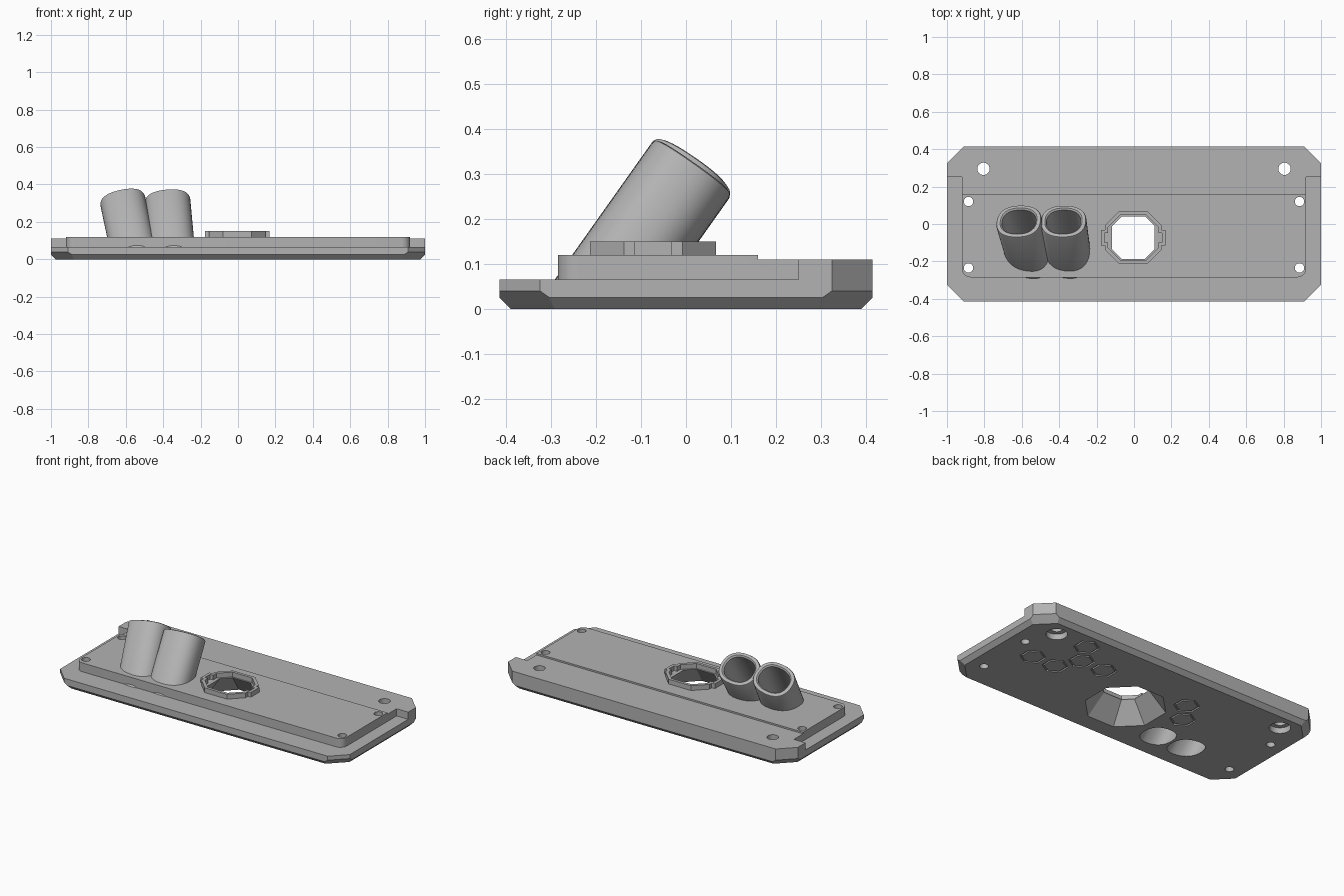
import bpy, bmesh, math
from mathutils import Vector

if "Cube" in bpy.data.objects:
    bpy.data.objects.remove(bpy.data.objects["Cube"], do_unlink=True)

grey = bpy.data.materials.new("mid_grey")
grey.use_nodes = True
grey.diffuse_color = (0.45, 0.45, 0.45, 1)
grey.node_tree.nodes["Principled BSDF"].inputs["Base Color"].default_value = grey.diffuse_color


def loft(name, rings, wrap=False):
    """Skin a stack of equal rings; wrap joins the last ring to the first."""
    bm = bmesh.new()
    loops = [[bm.verts.new(p) for p in ring] for ring in rings]
    n = len(loops[0])
    pairs = list(zip(loops, loops[1:])) + ([(loops[-1], loops[0])] if wrap else [])
    for a, b in pairs:
        for i in range(n):
            j = (i + 1) % n
            bm.faces.new((a[i], a[j], b[j], b[i]))
    if not wrap:
        bm.faces.new(loops[0][::-1])
        bm.faces.new(loops[-1])
    bmesh.ops.recalc_face_normals(bm, faces=bm.faces)
    mesh = bpy.data.meshes.new(name)
    bm.to_mesh(mesh)
    bm.free()
    mesh.materials.append(grey)
    obj = bpy.data.objects.new(name, mesh)
    bpy.context.collection.objects.link(obj)
    return obj


def octagon(hx, hy, leg, z, cx=0, cy=0):
    """Rectangle with cut corners."""
    pts = []
    for sx, sy in ((1, 1), (-1, 1), (-1, -1), (1, -1)):
        pair = [(sx * hx, sy * (hy - leg)), (sx * (hx - leg), sy * hy)]
        pts += pair if sx * sy > 0 else pair[::-1]
    return [(cx + x, cy + y, z) for x, y in pts]


def circle(x, y, z, r, n=32, turn=0):
    return [(x + r * math.cos(math.tau * i / n + turn),
             y + r * math.sin(math.tau * i / n + turn), z) for i in range(n)]


def box(x0, x1, y0, y1, z0, z1):
    return loft("box", [[(x0, y0, z), (x1, y0, z), (x1, y1, z), (x0, y1, z)] for z in (z0, z1)])


def combine(target, tool, operation="DIFFERENCE", keep=False):
    """Apply a boolean and discard the tool."""
    mod = target.modifiers.new("cut", "BOOLEAN")
    mod.operation, mod.solver, mod.object = operation, "EXACT", tool
    bpy.context.view_layer.objects.active = target
    bpy.ops.object.modifier_apply(modifier=mod.name)
    if not keep:
        bpy.data.objects.remove(tool, do_unlink=True)


# Base plate with cut corners and a bevelled underside
plate = loft("base_plate", [octagon(0.975, 0.39, 0.097, 0), octagon(1, 0.415, 0.111, 0.025),
                            octagon(1, 0.415, 0.09, 0.04), octagon(1, 0.415, 0.09, 0.14)])
combine(plate, box(-1.2, 1.2, -0.6, 0.25, 0.065, 0.3))

# Raised deck with rounded front corners
r = 0.045
outline = [(0.92, 0.3), (-0.92, 0.3)]
for cx, start in ((-0.92 + r, math.pi), (0.92 - r, 1.5 * math.pi)):
    for i in range(9):
        a = start + i * math.pi / 16
        outline.append((cx + r * math.cos(a), -0.285 + r + r * math.sin(a)))
combine(plate, loft("deck", [[(x, y, z) for x, y in outline] for z in (0.03, 0.12)]), "UNION")
combine(plate, box(-1.2, 1.2, 0.16, 0.6, 0.11, 0.3))

# Screw holes, with counterbores under the rear pair
for side in (-1, 1):
    holes = [(0.885, 0.12, 0.025, 0.2), (0.885, -0.235, 0.025, 0.2),
             (0.805, 0.295, 0.033, 0.2), (0.805, 0.295, 0.06, 0.035)]
    for x, y, rad, top in holes:
        combine(plate, loft("hole", [circle(side * x, y, z, rad) for z in (-0.05, top)]))

# Flared window through the centre
CY = -0.073
combine(plate, loft("window", [octagon(0.222, 0.222, 0.128, -0.01, 0, CY),
                               octagon(0.105, 0.105, 0.045, 0.13, -0.004, CY)]))

# Shallow hexagon grooves on the underside
for x, y in ((0.745, 0.02), (0.585, 0.02), (0.507, 0.155), (0.348, 0.155),
             (0.585, 0.29), (-0.255, 0.15), (-0.335, 0.02)):
    rings = [circle(x, y, z, rad, 6, math.pi / 6)
             for z, rad in ((-0.01, 0.074), (0.008, 0.074), (0.008, 0.062), (-0.01, 0.062))]
    combine(plate, loft("groove", rings, wrap=True))

# Window collar with a tab on each side
CX = -0.004
collar = loft("window_collar", [octagon(0.152, 0.14, 0.075, z, CX, CY) for z in (0.115, 0.15)])
combine(collar, box(CX - 0.173, CX + 0.173, CY - 0.042, CY + 0.042, 0.115, 0.15), "UNION")
combine(collar, loft("opening", [octagon(0.134, 0.122, 0.066, z, CX, CY) for z in (0.1, 0.2)]))
combine(collar, box(CX - 0.155, CX + 0.155, CY - 0.025, CY + 0.025, 0.1, 0.2))


def slanted(name, foot, tip, sections, rx, ry, floor):
    """Rounded-square pipe: level at the floor, square to its axis at the tip."""
    foot, tip = Vector(foot), Vector(tip)
    axis = (tip - foot).normalized()
    u = Vector((0, 1, 0)).cross(axis).normalized()
    v = axis.cross(u)
    n = 48

    def ring(scale, offset):
        pts = []
        for i in range(n):
            c, s = math.cos(math.tau * i / n), math.sin(math.tau * i / n)
            px = math.copysign(abs(c) ** 0.85, c) * (rx + scale)
            py = math.copysign(abs(s) ** 0.85, s) * (ry + scale)
            pts.append(tip + axis * offset + u * px + v * py)
        return pts

    rings = [ring(*s) for s in sections]
    base = [p - axis * ((p.z - floor) / axis.z) for p in rings[0]]
    return loft(name, [base] + rings)


# Pair of leaning pipes with softened rims, bored through the plate
spec = {"right_pipe": ((-0.55, -0.208, 0), (-0.617, 0.016, 0.316)),
        "left_pipe": ((-0.348, -0.208, 0), (-0.377, 0.016, 0.316))}
rim = [(0, -0.01), (-0.003, -0.003), (-0.01, 0)]
pipes = [slanted(name, a, b, rim, 0.122, 0.105, 0.03) for name, (a, b) in spec.items()]
for a, b in spec.values():
    bore = slanted("bore", a, b, [(0, -0.008), (0.008, 0), (0.008, 0.05)], 0.092, 0.077, -0.02)
    for part in pipes + [plate]:
        combine(part, bore, keep=True)
    bpy.data.objects.remove(bore, do_unlink=True)

# Smooth curved walls, keep edges crisp
bpy.ops.object.select_all(action="DESELECT")
for part in pipes + [plate, collar]:
    part.select_set(True)
bpy.context.view_layer.objects.active = plate
bpy.ops.object.shade_smooth_by_angle(angle=math.radians(25))
